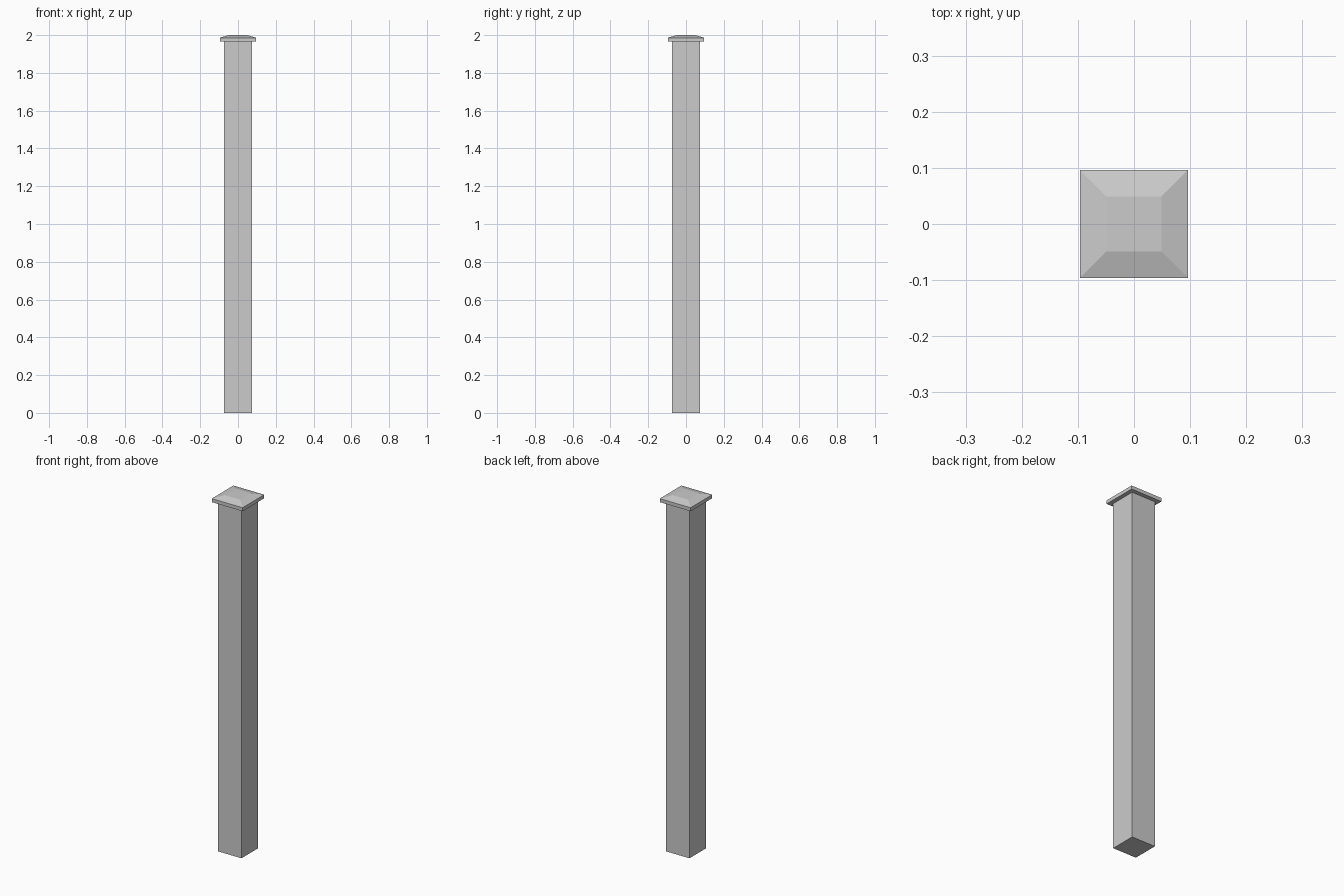
import bpy
import bmesh

if "Cube" in bpy.data.objects:
    bpy.data.objects.remove(bpy.data.objects["Cube"])


def square_loft(name, sections):
    """Closed solid through square sections given as (half width, height)."""
    bm = bmesh.new()
    rings = [[bm.verts.new((sx * h, sy * h, z))
              for sx, sy in ((-1, -1), (1, -1), (1, 1), (-1, 1))]
             for h, z in sections]
    for low, high in zip(rings, rings[1:]):
        for i in range(4):
            j = (i + 1) % 4
            bm.faces.new((low[i], low[j], high[j], high[i]))
    bm.faces.new(rings[0][::-1])
    bm.faces.new(rings[-1])
    mesh = bpy.data.meshes.new(name)
    bm.to_mesh(mesh)
    bm.free()
    obj = bpy.data.objects.new(name, mesh)
    bpy.context.collection.objects.link(obj)
    return obj


# Square post shaft
square_loft("post", [(0.073, 0.0), (0.073, 1.966)])

# Overhanging cap: thin slab with a sloped, flat-topped crown
square_loft("post_cap", [(0.096, 1.966), (0.096, 1.986), (0.049, 2.0)])
